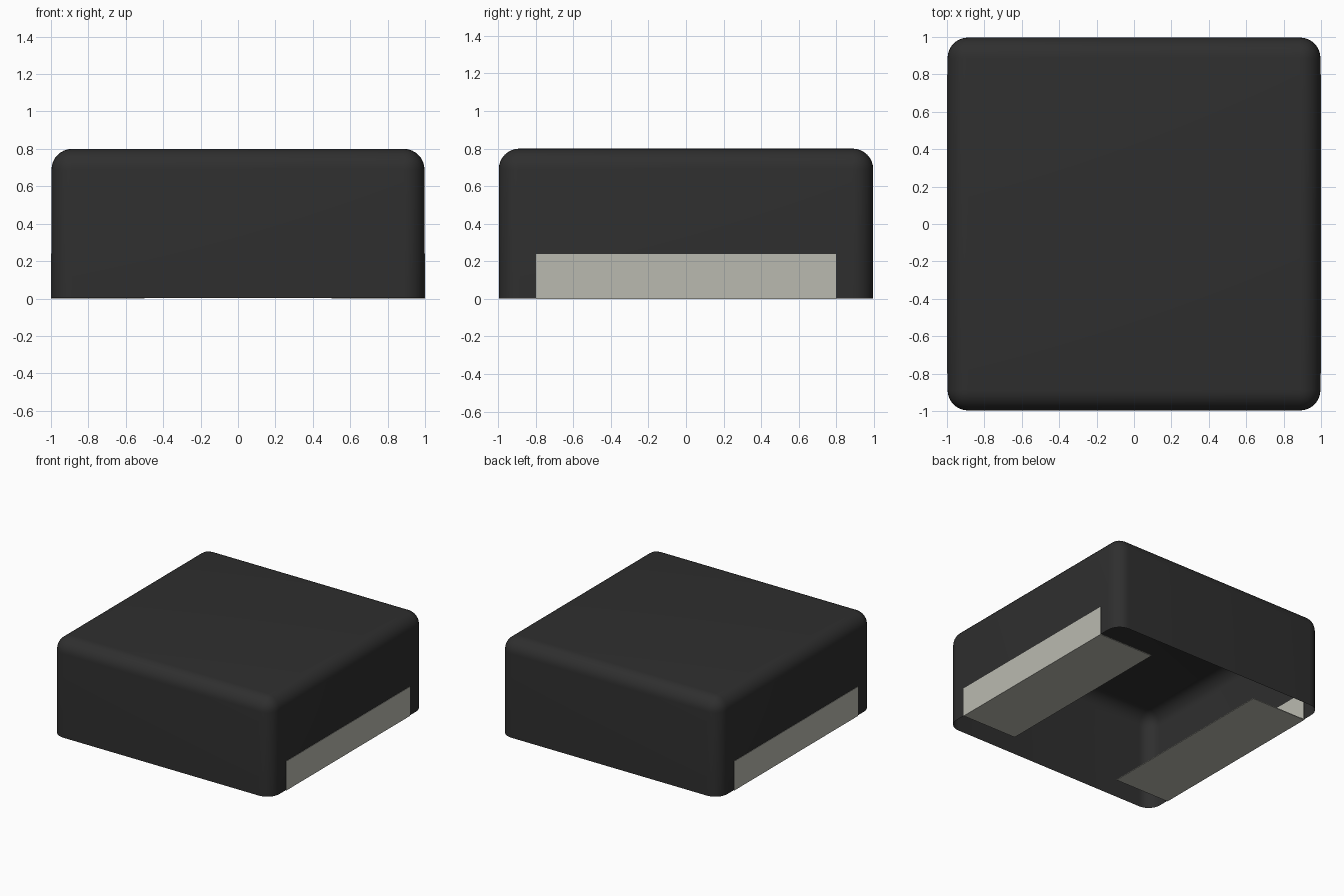
import bpy
import bmesh
import math

default = bpy.data.objects.get("Cube")
if default:
    bpy.data.objects.remove(default, do_unlink=True)


def make_material(name, rgb):
    mat = bpy.data.materials.new(name)
    mat.use_nodes = True
    colour = (*rgb, 1)
    mat.diffuse_color = colour
    mat.node_tree.nodes["Principled BSDF"].inputs["Base Color"].default_value = colour
    return mat


def box_mesh(low, high):
    bm = bmesh.new()
    bmesh.ops.create_cube(bm, size=1)
    for v in bm.verts:
        for i in range(3):
            v.co[i] = high[i] if v.co[i] > 0 else low[i]
    return bm


def add_object(name, bm, mat):
    mesh = bpy.data.meshes.new(name)
    bm.to_mesh(mesh)
    bm.free()
    mesh.materials.append(mat)
    obj = bpy.data.objects.new(name, mesh)
    bpy.context.collection.objects.link(obj)
    return obj


charcoal = make_material("charcoal", (0.028, 0.028, 0.028))
warm_grey = make_material("warm grey", (0.49, 0.49, 0.435))

HALF = 0.997      # half width of the shell
HEIGHT = 0.8
BASE = 0.003      # rim sits just above the bottom strips
SKIN = 0.006      # thickness of the strips

# Thin hollow shell: rounded upright and top edges, open underneath
bm = box_mesh((-HALF, -HALF, BASE), (HALF, HALF, HEIGHT))
bottom = [f for f in bm.faces if f.normal.z < -0.5]
bmesh.ops.delete(bm, geom=bottom, context="FACES_ONLY")
edges = [e for e in bm.edges if not e.is_boundary]
bmesh.ops.bevel(bm, geom=edges, offset=0.11, segments=8, profile=0.5,
                affect="EDGES", clamp_overlap=True)
shell = add_object("shell", bm, charcoal)
bpy.context.view_layer.objects.active = shell
shell.select_set(True)
bpy.ops.object.shade_smooth_by_angle(angle=math.radians(40))
shell.select_set(False)

# Angled strip on each side: an upright plate and a plate turned in underneath
for side, sign in (("left", 1), ("right", -1)):
    for part, inner, top in (("side_plate", 1 - SKIN, 0.24),
                             ("bottom_plate", 0.5, SKIN)):
        x0, x1 = sorted((sign * inner, sign))
        bm = box_mesh((x0, -0.8, 0), (x1, 0.8, top))
        add_object(f"{side}_{part}", bm, warm_grey)
